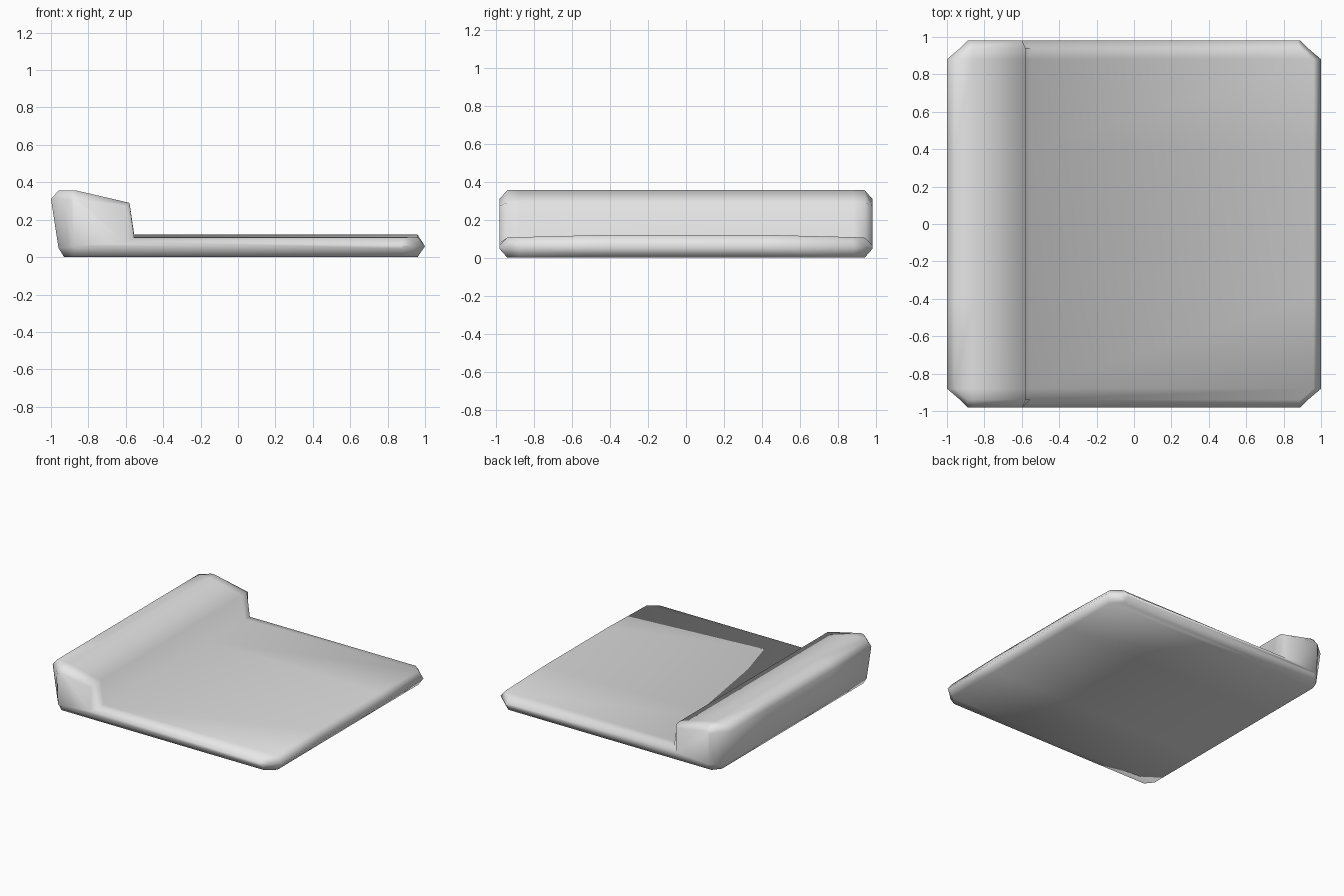
import bpy
import bmesh

cube = bpy.data.objects.get("Cube")
if cube:
    bpy.data.objects.remove(cube, do_unlink=True)

grey = bpy.data.materials.new("light grey")
grey.use_nodes = True
colour = (0.8, 0.8, 0.8, 1)
grey.diffuse_color = colour
grey.node_tree.nodes["Principled BSDF"].inputs["Base Color"].default_value = colour


def section(cut, deck, squash=0.0):
    """Cross-section in x and z: low deck with a raised bolster on the right.
    cut trims both sides at the corners; squash draws the rims together."""
    edge = 1 - cut                 # widest point
    rim = min(edge - 0.01, 0.96 - cut) + squash * 0.5
    heel = -0.96 + cut * 0.7       # outer foot of the bolster
    foot = squash
    return [
        (heel + 0.03, foot), (heel, 0.05 + squash * 0.2),
        (-edge, 0.31 - squash * 0.2), (-rim, 0.355 - squash),
        (-0.86, 0.355 - squash), (-0.58 - squash * 0.4, 0.29 - squash * 0.4),
        (-0.555 - squash, deck), (rim, deck - squash * 0.3),
        (edge, 0.058), (rim, foot),
    ]


# Stations from the middle outwards, mirrored to both ends
half = [
    (0.4, section(0, 0.12)),
    (0.88, section(0, 0.108)),
    (0.94, section(0.07, 0.105)),
    (0.98, section(0.11, 0.08, 0.045)),
]
stations = [(-y, s) for y, s in reversed(half)] + half

# Loft the sections into one closed body
bm = bmesh.new()
rings = [[bm.verts.new((x, y, z)) for x, z in s] for y, s in stations]
for a, b in zip(rings, rings[1:]):
    for i in range(len(a)):
        j = (i + 1) % len(a)
        bm.faces.new((a[i], a[j], b[j], b[i]))
bm.faces.new(rings[0])
bm.faces.new(rings[-1])
bmesh.ops.recalc_face_normals(bm, faces=bm.faces)
for face in bm.faces:
    face.smooth = True

mesh = bpy.data.meshes.new("padded_base")
bm.to_mesh(mesh)
bm.free()
mesh.materials.append(grey)
body = bpy.data.objects.new("padded_base", mesh)
bpy.context.collection.objects.link(body)
